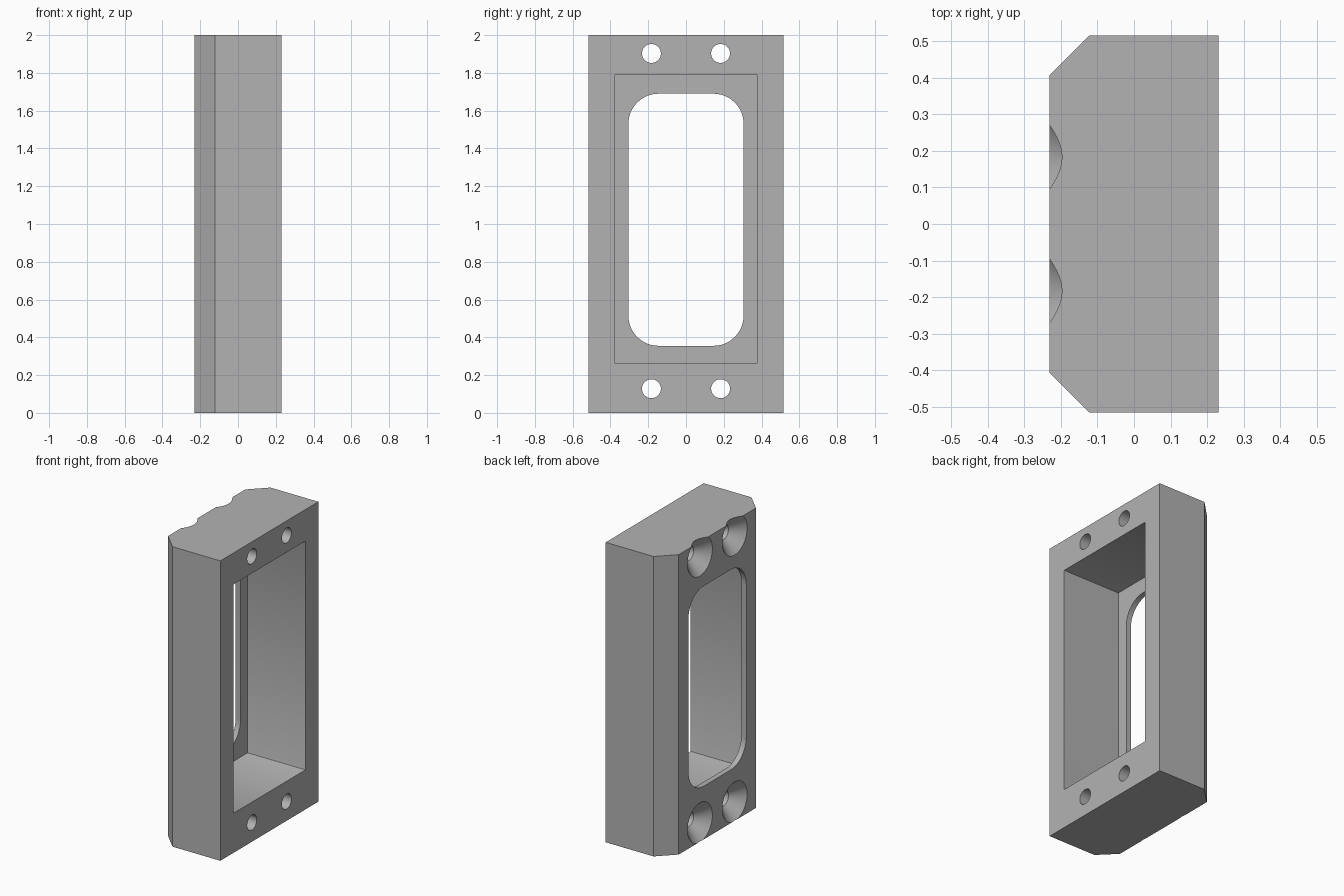
import bpy, bmesh, math

cube = bpy.data.objects.get("Cube")
if cube:
    bpy.data.objects.remove(cube, do_unlink=True)

grey = bpy.data.materials.new("plain grey")
grey.use_nodes = True
GREY = (0.45, 0.45, 0.45, 1)
grey.diffuse_color = GREY
grey.node_tree.nodes["Principled BSDF"].inputs["Base Color"].default_value = GREY


def loft(name, rings):
    """Solid through closed rings that share a vertex count, capped at both ends."""
    bm = bmesh.new()
    loops = [[bm.verts.new(p) for p in ring] for ring in rings]
    for a, b in zip(loops, loops[1:]):
        for i in range(len(a)):
            j = (i + 1) % len(a)
            bm.faces.new((a[i], a[j], b[j], b[i]))
    bm.faces.new(loops[0])
    bm.faces.new(loops[-1])
    bmesh.ops.recalc_face_normals(bm, faces=bm.faces)
    mesh = bpy.data.meshes.new(name)
    bm.to_mesh(mesh)
    bm.free()
    mesh.materials.append(grey)
    obj = bpy.data.objects.new(name, mesh)
    bpy.context.collection.objects.link(obj)
    return obj


def rounded_prism(name, x0, x1, half_y, z0, z1, radius, steps):
    """Rounded rectangle in the yz plane, extruded along x."""
    profile = []
    corners = ((1, z1 - radius), (-1, z1 - radius), (-1, z0 + radius), (1, z0 + radius))
    for quarter, (side, cz) in enumerate(corners):
        for k in range(steps + 1):
            a = math.pi / 2 * (quarter + k / steps)
            profile.append((side * (half_y - radius) + radius * math.cos(a),
                            cz + radius * math.sin(a)))
    return loft(name, [[(x, y, z) for y, z in profile] for x in (x0, x1)])


def countersunk_hole(name, cy, cz, sides=48):
    """Through hole along x with a 90 degree countersink on the -x side."""
    angles = [2 * math.pi * k / sides for k in range(sides)]
    return loft(name, [[(x, cy + r * math.cos(a), cz + r * math.sin(a)) for a in angles]
                       for x, r in ((-0.25, 0.15), (-0.15, 0.05), (0.25, 0.05))])


# Housing body with two chamfered vertical edges
half_x, half_y, chamfer = 0.231, 0.516, 0.109
outline = [(half_x, -half_y), (half_x, half_y), (chamfer - half_x, half_y),
           (-half_x, half_y - chamfer), (-half_x, chamfer - half_y),
           (chamfer - half_x, -half_y)]
body = loft("housing_frame", [[(x, y, z) for x, y in outline] for z in (0, 2)])

# Deep pocket, rounded window and four screw holes
cutters = [rounded_prism("pocket_cutter", -0.195, 0.3, 0.379, 0.264, 1.79, 0.005, 2),
           rounded_prism("window_cutter", -0.3, 0.0, 0.305, 0.355, 1.69, 0.16, 12)]
for cy in (-0.183, 0.183):
    for cz in (0.128, 1.903):
        cutters.append(countersunk_hole("screw_hole_cutter", cy, cz))

bpy.context.view_layer.objects.active = body
for cutter in cutters:
    cutter.hide_render = True
    mod = body.modifiers.new("cut", "BOOLEAN")
    mod.operation = "DIFFERENCE"
    mod.solver = "EXACT"
    mod.object = cutter
    bpy.ops.object.modifier_apply(modifier=mod.name)
    bpy.data.objects.remove(cutter, do_unlink=True)

# Smooth bores, sharp edges
bpy.ops.object.select_all(action="DESELECT")
body.select_set(True)
bpy.ops.object.shade_smooth_by_angle(angle=math.radians(25))
